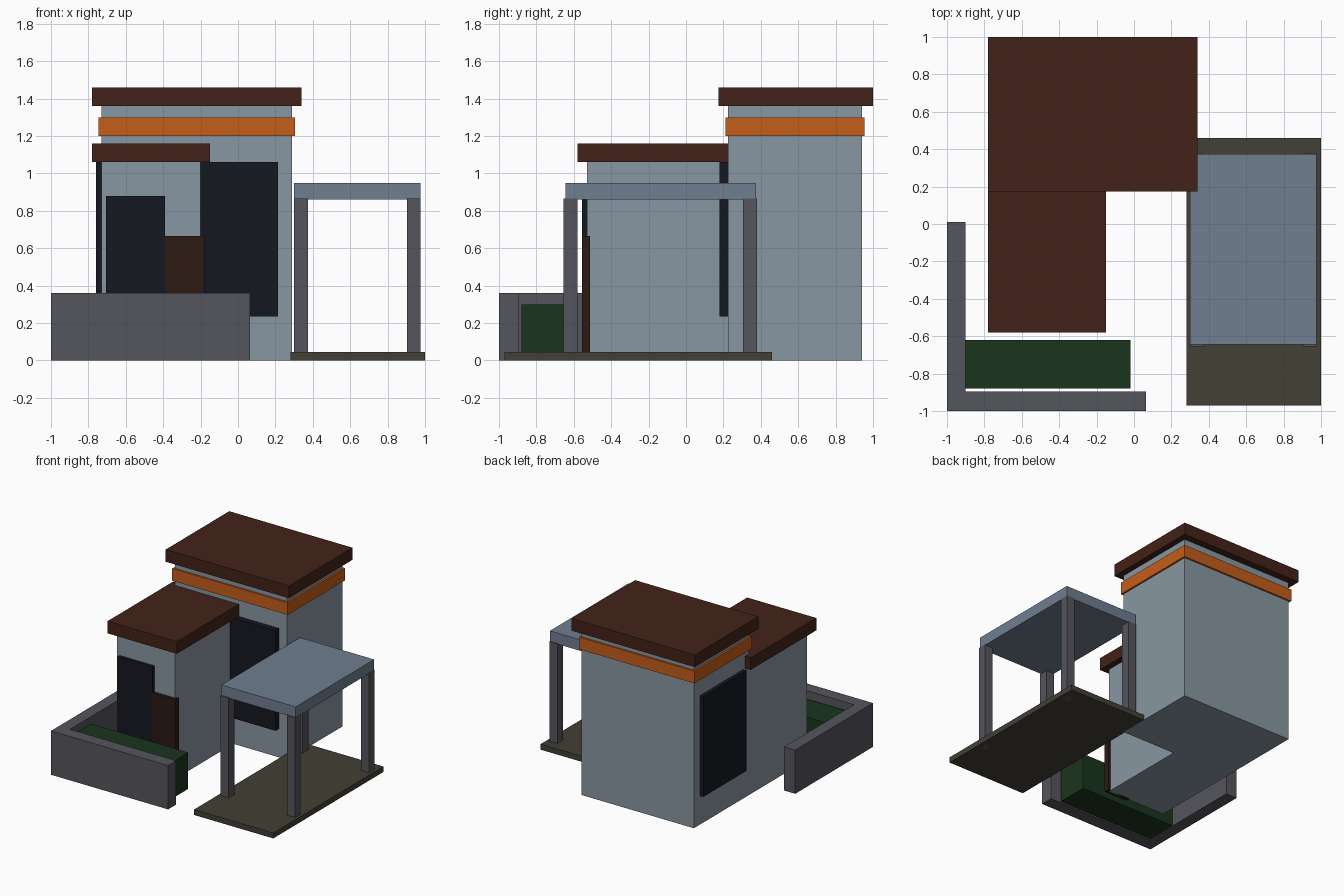
import bpy
import bmesh

if "Cube" in bpy.data.objects:
    bpy.data.objects.remove(bpy.data.objects["Cube"])


def material(name, rgb):
    m = bpy.data.materials.new(name)
    m.diffuse_color = (*rgb, 1)
    m.use_nodes = True
    m.node_tree.nodes["Principled BSDF"].inputs["Base Color"].default_value = m.diffuse_color
    return m


WALL = material("blue_grey_wall", (0.25, 0.31, 0.36))
ROOF = material("brown_roof", (0.055, 0.016, 0.009))
ORANGE = material("orange_trim", (0.55, 0.11, 0.01))
GLASS = material("dark_glass", (0.007, 0.009, 0.014))
DOOR = material("door_wood", (0.025, 0.01, 0.006))
STONE = material("grey_stone", (0.09, 0.09, 0.11))
GREEN = material("hedge_green", (0.01, 0.035, 0.012))
METAL = material("canopy_metal", (0.16, 0.21, 0.28))
PAVING = material("paving", (0.055, 0.05, 0.035))


def prism(name, outline, z0, z1, mat):
    """Extrude a counter-clockwise plan outline from z0 to z1."""
    bm = bmesh.new()
    face = bm.faces.new([bm.verts.new((x, y, z0)) for x, y in outline])
    ext = bmesh.ops.extrude_face_region(bm, geom=[face], use_keep_orig=True)
    top = [v for v in ext["geom"] if isinstance(v, bmesh.types.BMVert)]
    bmesh.ops.translate(bm, verts=top, vec=(0, 0, z1 - z0))
    bmesh.ops.recalc_face_normals(bm, faces=bm.faces)
    mesh = bpy.data.meshes.new(name)
    bm.to_mesh(mesh)
    bm.free()
    mesh.materials.append(mat)
    obj = bpy.data.objects.new(name, mesh)
    bpy.context.collection.objects.link(obj)
    return obj


def box(name, x, y, z, mat):
    outline = [(x[0], y[0]), (x[1], y[0]), (x[1], y[1]), (x[0], y[1])]
    return prism(name, outline, z[0], z[1], mat)


# Tall rear block with trim band and flat roof
box("tower_walls", (-0.73, 0.29), (0.225, 0.94), (0, 1.36), WALL)
box("tower_trim_band", (-0.745, 0.305), (0.21, 0.955), (1.2, 1.3), ORANGE)
box("tower_roof", (-0.78, 0.34), (0.175, 1.0), (1.36, 1.46), ROOF)

# Lower front wing
box("wing_walls", (-0.73, -0.2), (-0.53, 0.225), (0, 1.06), WALL)
box("wing_roof", (-0.78, -0.15), (-0.58, 0.275), (1.06, 1.16), ROOF)

# Windows and door
box("tower_front_window", (-0.205, 0.215), (0.18, 0.225), (0.235, 1.06), GLASS)
box("tower_side_window", (-0.76, -0.73), (0.30, 0.86), (0.235, 1.06), GLASS)
box("wing_window", (-0.705, -0.39), (-0.555, -0.53), (0.18, 0.88), GLASS)
box("front_door", (-0.39, -0.178), (-0.555, -0.513), (0, 0.665), DOOR)

# L-shaped garden wall and hedge
prism("garden_wall", [(-1, -1), (0.065, -1), (0.065, -0.895), (-0.9, -0.895),
                      (-0.9, 0.01), (-1, 0.01)], 0, 0.36, STONE)
box("hedge", (-0.9, -0.02), (-0.88, -0.62), (0, 0.3), GREEN)

# Carport: slab, four posts and canopy
box("driveway", (0.28, 1.0), (-0.97, 0.46), (0, 0.045), PAVING)
for side, x in (("left", 0.3), ("right", 0.903)):
    for end, y in (("front", -0.655), ("back", 0.305)):
        box(f"carport_post_{end}_{side}", (x, x + 0.073), (y, y + 0.075),
            (0, 0.865), STONE)
box("carport_canopy", (0.3, 0.975), (-0.645, 0.375), (0.86, 0.95), METAL)
